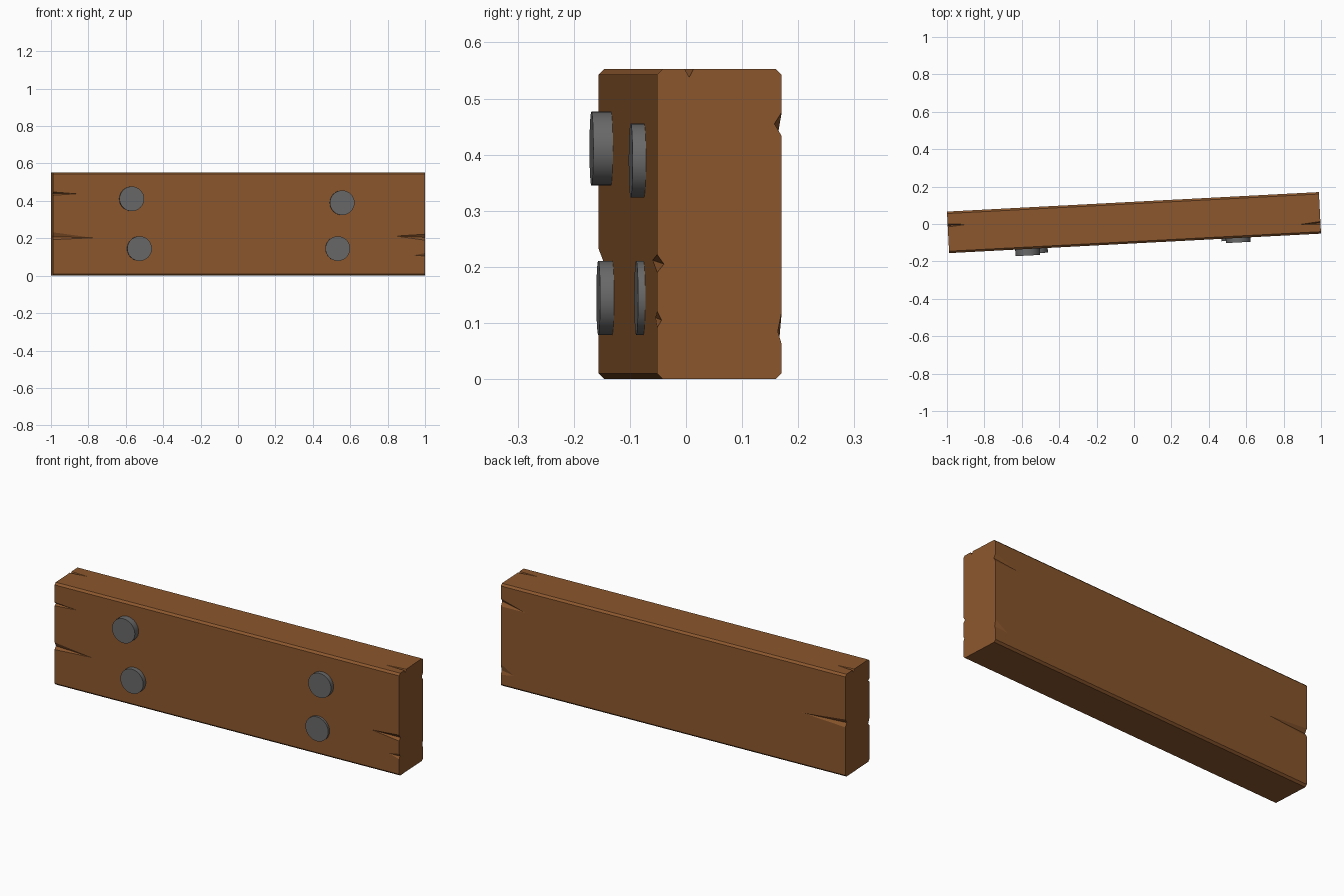
import bpy, bmesh, math
from mathutils import Matrix, Vector

if "Cube" in bpy.data.objects:
    bpy.data.objects.remove(bpy.data.objects["Cube"])

L, T, H, B = 1.991, 0.2223, 0.553, 0.0105
PLACE = Matrix.Translation((0, 0.0075, 0)) @ Matrix.Rotation(math.radians(3), 4, 'Z')


def material(name, color):
    m = bpy.data.materials.new(name)
    m.diffuse_color = (*color, 1)
    m.use_nodes = True
    m.node_tree.nodes["Principled BSDF"].inputs["Base Color"].default_value = m.diffuse_color
    return m


wood = material("wood", (0.26, 0.095, 0.026))
iron = material("iron", (0.14, 0.14, 0.14))


def make(name, bm, mat=None):
    bmesh.ops.recalc_face_normals(bm, faces=bm.faces)
    me = bpy.data.meshes.new(name)
    bm.to_mesh(me)
    bm.free()
    ob = bpy.data.objects.new(name, me)
    bpy.context.collection.objects.link(ob)
    ob.matrix_world = PLACE
    if mat:
        me.materials.append(mat)
    return ob


# Plank: chamfered cross-section extruded along its length
h = T / 2
profile = [(-h + B, 0), (h - B, 0), (h, B), (h, H - B),
           (h - B, H), (-h + B, H), (-h, H - B), (-h, B)]
bm = bmesh.new()
f = bm.faces.new([bm.verts.new((-L / 2, y, z)) for y, z in profile])
r = bmesh.ops.extrude_face_region(bm, geom=[f])
bmesh.ops.translate(bm, vec=(L, 0, 0),
                    verts=[v for v in r["geom"] if isinstance(v, bmesh.types.BMVert)])
plank = make("plank", bm, wood)

# Cracks: tapered wedges cut into the end edges
FACES = {
    "front": lambda u, s, d: Vector((u, -h + d, s)),
    "back": lambda u, s, d: Vector((u, h - d, s)),
    "top": lambda u, s, d: Vector((u, s, H - d)),
}
# face, end side, low, high, deepest position, depth, tip position, length
cracks = [
    ("front", -1, 0.430, 0.448, 0.439, 0.012, 0.438, 0.125),
    ("front", -1, 0.193, 0.232, 0.208, 0.012, 0.203, 0.21),
    ("front", 1, 0.190, 0.222, 0.205, 0.012, 0.212, 0.155),
    ("front", 1, 0.092, 0.121, 0.105, 0.008, 0.110, 0.06),
    ("back", 1, 0.433, 0.476, 0.455, 0.013, 0.433, 0.14),
    ("back", 1, 0.062, 0.120, 0.085, 0.007, 0.075, 0.075),
    ("back", -1, 0.270, 0.312, 0.290, 0.013, 0.288, 0.25),
    ("top", 1, -0.062, -0.046, -0.054, 0.015, -0.057, 0.115),
    ("top", -1, 0.029, 0.046, 0.037, 0.015, 0.037, 0.10),
]
bm = bmesh.new()
for face, side, lo, hi, mid, depth, tip_s, length in cracks:
    p, end = FACES[face], side * L / 2
    tip = p(end - side * length, tip_s, 0)
    a, b, c = (tip + 1.2 * (q - tip) for q in (p(end, lo, 0), p(end, hi, 0), p(end, mid, depth)))
    vs = [bm.verts.new(c)] + [bm.verts.new(c + 1.5 * (q - c)) for q in (a, b, tip)]
    for i, j, k in ((0, 1, 2), (0, 2, 3), (0, 3, 1), (1, 3, 2)):
        bm.faces.new((vs[i], vs[j], vs[k]))
cutter = make("crack_cutter", bm, wood)
cutter.hide_render = True
cutter.hide_viewport = True
mod = plank.modifiers.new("cracks", 'BOOLEAN')
mod.operation = 'DIFFERENCE'
mod.solver = 'EXACT'
mod.object = cutter

# Nail heads: discs standing out of the front face by differing amounts
nails = [(-0.576, 0.411, 0.035), (0.551, 0.390, 0.024),
         (-0.534, 0.145, 0.025), (0.528, 0.145, 0.013)]
for i, (u, z, out) in enumerate(nails):
    bm = bmesh.new()
    bmesh.ops.create_cone(bm, cap_ends=True, segments=32, radius1=0.066,
                          radius2=0.066, depth=out + 0.02)
    bmesh.ops.transform(bm, verts=bm.verts, matrix=Matrix.Translation(
        (u, -h + (0.02 - out) / 2, z)) @ Matrix.Rotation(math.pi / 2, 4, 'X'))
    ob = make(f"nail_head_{i + 1}", bm, iron)
    for poly in ob.data.polygons:
        poly.use_smooth = len(poly.vertices) == 4
    for e in ob.data.edges:
        va, vb = (ob.data.vertices[k].co for k in e.vertices)
        e.use_edge_sharp = abs(va.y - vb.y) < 1e-4
